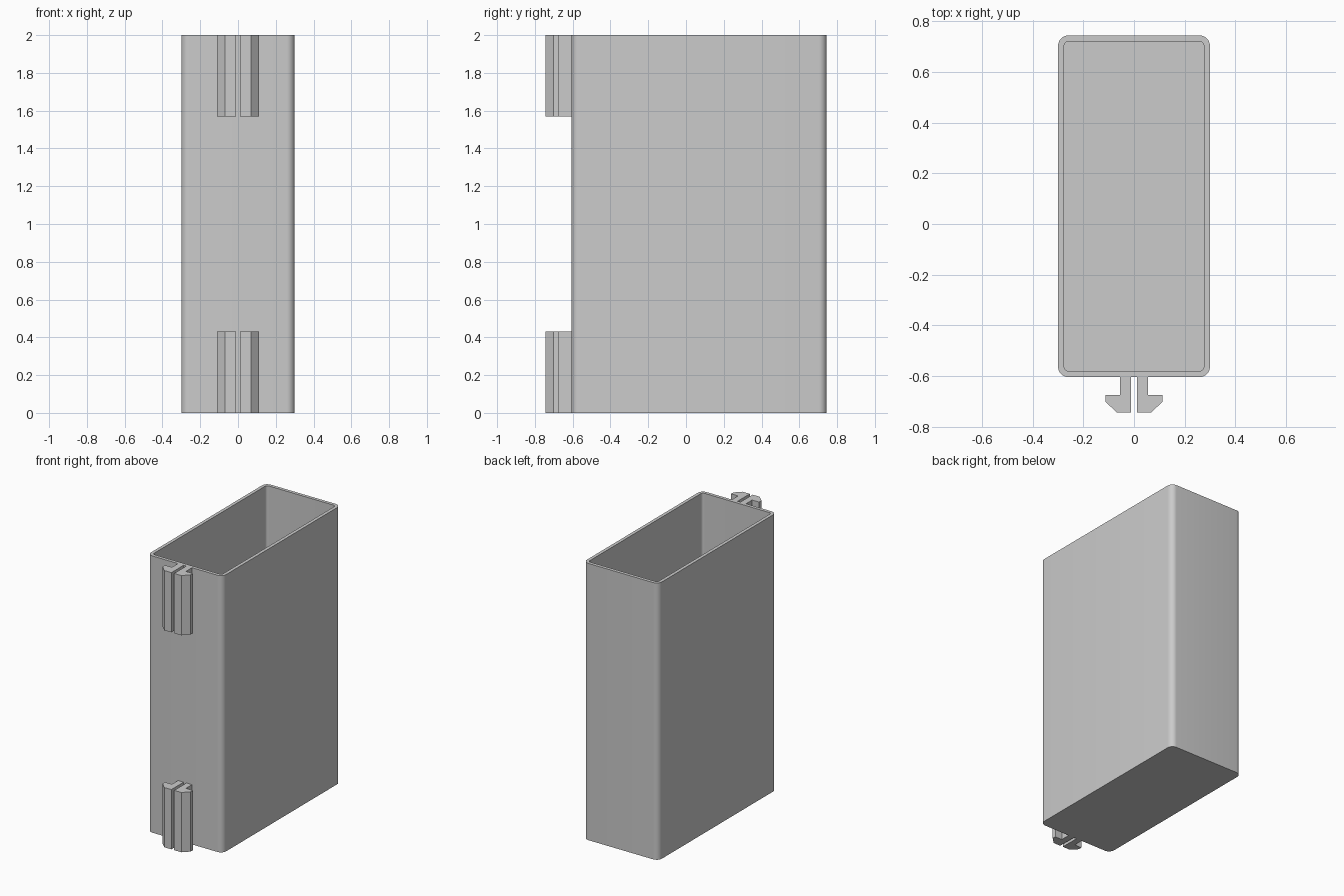
import bpy
import bmesh
import math

cube = bpy.data.objects.get("Cube")
if cube:
    bpy.data.objects.remove(cube, do_unlink=True)

grey = bpy.data.materials.new("light_grey")
grey.use_nodes = True
colour = (0.6, 0.6, 0.6, 1)
grey.diffuse_color = colour
grey.node_tree.nodes["Principled BSDF"].inputs["Base Color"].default_value = colour

HEIGHT = 2.0
HALF_X, FRONT, BACK = 0.3, -0.605, 0.745
WALL, RADIUS, FLOOR = 0.024, 0.042, 0.024


def rounded_outline(inset, segments=8):
    """Rounded rectangle, counter-clockwise, set in from the outside."""
    r = RADIUS - inset
    x, y0, y1 = HALF_X - RADIUS, FRONT + RADIUS, BACK - RADIUS
    points = []
    for corner, (cx, cy) in enumerate([(x, y1), (-x, y1), (-x, y0), (x, y0)]):
        for i in range(segments + 1):
            a = math.pi / 2 * (corner + i / segments)
            points.append((cx + r * math.cos(a), cy + r * math.sin(a)))
    return points


def finish(bm, name):
    bmesh.ops.recalc_face_normals(bm, faces=bm.faces)
    mesh = bpy.data.meshes.new(name)
    bm.to_mesh(mesh)
    bm.free()
    mesh.materials.append(grey)
    obj = bpy.data.objects.new(name, mesh)
    bpy.context.collection.objects.link(obj)
    return obj


def loft(name, sections):
    """Skin a stack of (outline, z) sections and cap both ends."""
    bm = bmesh.new()
    rings = [[bm.verts.new((x, y, z)) for x, y in outline] for outline, z in sections]
    for low, high in zip(rings, rings[1:]):
        for i in range(len(low)):
            j = (i + 1) % len(low)
            bm.faces.new((low[i], low[j], high[j], high[i]))
    bm.faces.new(rings[0][::-1])
    bm.faces.new(rings[-1])
    return finish(bm, name)


# Open-topped container: outer wall, rim, inner wall, floor
outer, inner = rounded_outline(0), rounded_outline(WALL)
box = loft("container", [(outer, 0), (outer, HEIGHT), (inner, HEIGHT), (inner, FLOOR)])
bpy.context.view_layer.objects.active = box
box.select_set(True)
bpy.ops.object.shade_smooth_by_angle(angle=math.radians(30))
box.select_set(False)

# Split snap clips: a barbed prong and its mirror image, at bottom and top
prong = [(0.011, FRONT), (0.011, -0.745), (0.068, -0.745), (0.112, -0.702),
         (0.112, -0.675), (0.056, -0.675), (0.056, FRONT)]
CLIP = 0.432
for level, z in (("lower", 0), ("upper", HEIGHT - CLIP)):
    for side, sign in (("left", 1), ("right", -1)):
        outline = [(sign * x, y) for x, y in prong]
        loft(f"{level}_{side}_clip_prong", [(outline, z), (outline, z + CLIP)])
